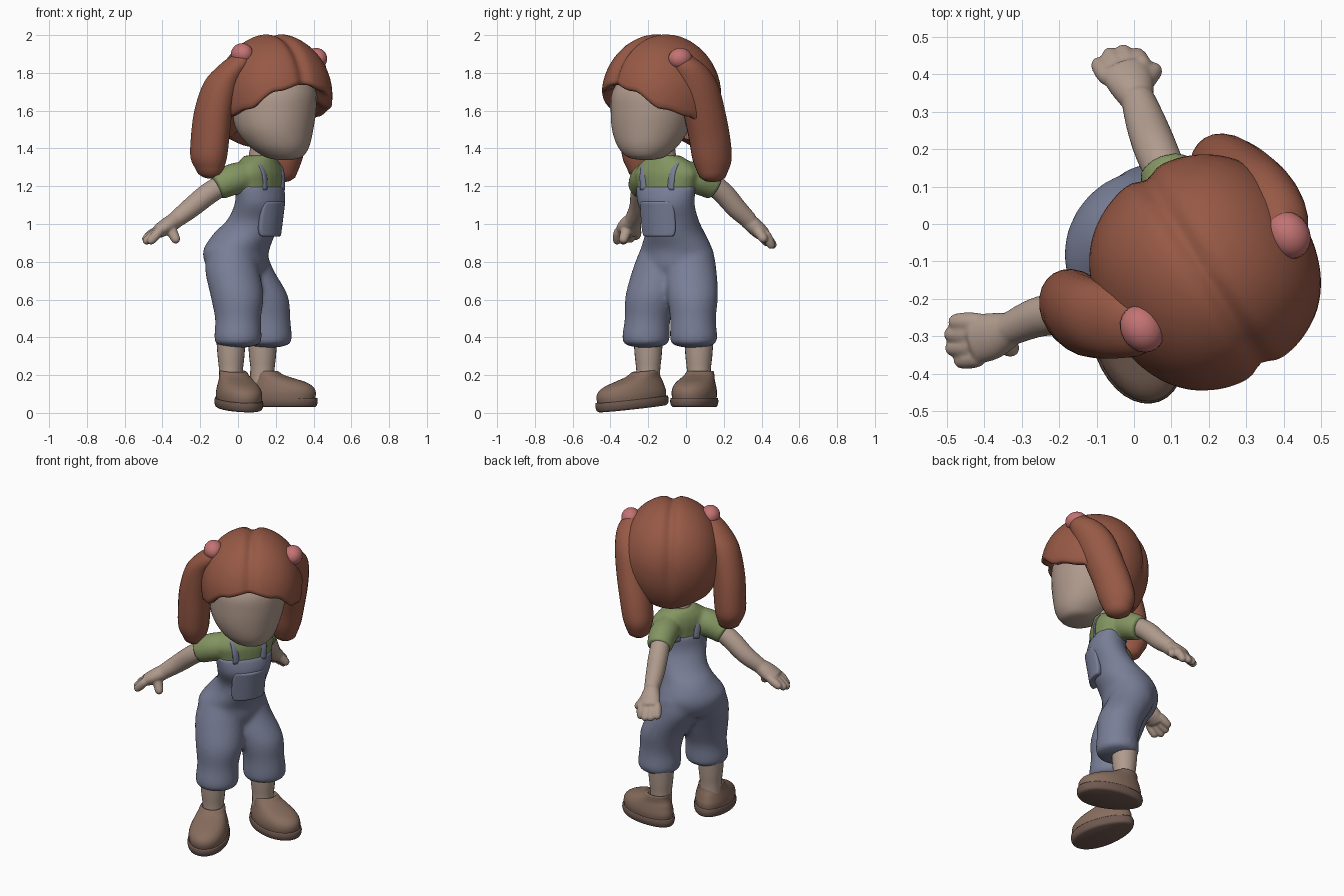
import bpy, bmesh
from math import sin, cos, pi, radians, acos, exp
from mathutils import Vector, Matrix

if "Cube" in bpy.data.objects:
    bpy.data.objects.remove(bpy.data.objects["Cube"])

HAIR, SKIN, DENIM = (.31, .10, .06, 1), (.44, .33, .27, 1), (.19, .21, .31, 1)
GREEN, SHOE, SOLE, PINK = (.23, .30, .12, 1), (.24, .15, .11, 1), (.16, .10, .08, 1), (.55, .17, .17, 1)
BODY, HEAD = 58, 32          # turn of the trunk and of the head (degrees)
mats = {}


def catmull(rings, steps):
    out = []
    for i in range(len(rings) - 1):
        p = [Vector(rings[min(max(j, 0), len(rings) - 1)]) for j in range(i - 1, i + 3)]
        for s in range(steps):
            t = s / steps
            out.append(.5 * (2 * p[1] + (p[2] - p[0]) * t + (2 * p[0] - 5 * p[1] + 4 * p[2] - p[3]) * t * t
                             + (3 * p[1] - p[0] - 3 * p[2] + p[3]) * t ** 3))
    return out + [Vector(rings[-1])]


def loft(bm, rings, rot=0, sweep=False, cap=0, n=24, egg=0, steps=4):
    """Skin elliptical rings (x, y, z, a, b), level or square to the path."""
    rs = catmull([(r if len(r) == 5 else (*r, r[3])) for r in rings], steps)
    if cap:
        for end in (0, -1):
            e, q = rs[end], rs[1 if end == 0 else -2]
            d = Vector(e[:3]) - Vector(q[:3])
            d.normalize()
            new = []
            for ang in (30, 60, 84):
                k = radians(ang)
                new.append(Vector((*(Vector(e[:3]) + d * e[4] * cap * sin(k)), e[3] * cos(k), e[4] * cos(k))))
            rs = new[::-1] + rs if end == 0 else rs + new
    loops = []
    for i, r in enumerate(rs):
        u = Vector((cos(radians(rot)), sin(radians(rot)), 0))
        v = Vector((-u.y, u.x, 0))
        if sweep:
            t = Vector(rs[min(i + 1, len(rs) - 1)][:3]) - Vector(rs[max(i - 1, 0)][:3])
            u = (u - t * (u.dot(t) / t.dot(t))).normalized()
            v = t.cross(u).normalized()
        loops.append([bm.verts.new(Vector(r[:3]) + u * r[3] * cos(2 * pi * k / n)
                                   + v * r[4] * sin(2 * pi * k / n) * (1 + egg * cos(2 * pi * k / n)))
                      for k in range(n)])
    for a, b in zip(loops, loops[1:]):
        for k in range(n):
            bm.faces.new((a[k], a[(k + 1) % n], b[(k + 1) % n], b[k]))
    bm.faces.new(loops[0][::-1])
    bm.faces.new(loops[-1])


def finish(name, bm, color, remesh=0, smooth=6):
    bmesh.ops.recalc_face_normals(bm, faces=bm.faces)
    me = bpy.data.meshes.new(name)
    bm.to_mesh(me)
    bm.free()
    ob = bpy.data.objects.new(name, me)
    bpy.context.collection.objects.link(ob)
    if color not in mats:
        mats[color] = bpy.data.materials.new("colour")
        mats[color].diffuse_color = color
    me.materials.append(mats[color])
    for p in me.polygons:
        p.use_smooth = True
    if remesh:
        m = ob.modifiers.new("Blend", 'REMESH')
        m.mode, m.voxel_size, m.use_smooth_shade = 'VOXEL', remesh, True
        s = ob.modifiers.new("Relax", 'SMOOTH')
        s.iterations = smooth
    return ob


def part(name, rings, color, **kw):
    bm = bmesh.new()
    loft(bm, rings, **kw)
    return finish(name, bm, color)


# Overalls: trunk and two legs blended together
bm = bmesh.new()
loft(bm, [(.005, -.06, .73, .14, .12), (-.008, -.055, .78, .18, .155), (-.01, -.05, .86, .20, .166),
          (.035, -.058, .95, .157, .167), (.08, -.075, 1.02, .147, .136), (.117, -.106, 1.11, .163, .122),
          (.115, -.105, 1.2, .178, .106)], rot=BODY, cap=.05)
loft(bm, [(-.035, -.125, .86, .12), (-.032, -.14, .76, .143), (-.005, -.18, .62, .141), (0, -.203, .5, .122),
          (0, -.212, .41, .126), (0, -.212, .375, .124)], cap=.25, rot=BODY)
loft(bm, [(.03, .025, .86, .12), (.05, .025, .76, .137), (.13, .035, .62, .135), (.155, .037, .5, .122),
          (.16, .04, .41, .126), (.16, .04, .375, .124)], cap=.25, rot=BODY)
finish("overalls", bm, DENIM, .011, 18)

# Shirt with short sleeves
bm = bmesh.new()
loft(bm, [(.115, -.105, 1.13, .15, .095), (.115, -.105, 1.22, .175, .102), (.113, -.105, 1.27, .185, .104),
          (.11, -.105, 1.32, .15, .095), (.112, -.108, 1.36, .085, .08)], rot=BODY, cap=.05)
loft(bm, [(.05, -.185, 1.255, .08), (-.03, -.215, 1.235, .083), (-.11, -.235, 1.198, .073)], sweep=True, rot=90, cap=.12)
loft(bm, [(.13, .0, 1.255, .08), (.11, .08, 1.235, .083), (.085, .15, 1.198, .073)], sweep=True, cap=.12)
finish("shirt", bm, GREEN, .01, 4)

# Bib pocket, bent round the trunk
bm = bmesh.new()
bmesh.ops.create_grid(bm, x_segments=12, y_segments=12, size=.5)
for v in bm.verts:
    x, z = v.co.x * 2, v.co.y * 2
    x *= 1 - .14 * abs(z) ** 4
    v.co = (x * .1, .036 * x * x - .014 * z, z * .093)
pocket = finish("bib_pocket", bm, DENIM)
pocket.matrix_world = Matrix.Translation((.199, -.161, 1.028)) @ Matrix.Rotation(radians(BODY), 4, 'Z')
sol = pocket.modifiers.new("Thickness", 'SOLIDIFY')
sol.thickness, sol.offset = .034, 0
bev = pocket.modifiers.new("Round", 'BEVEL')
bev.width, bev.segments = .01, 3

# Shoulder straps
f, l = Vector((cos(radians(BODY - 90)), sin(radians(BODY - 90)), 0)), Vector((cos(radians(BODY)), sin(radians(BODY)), 0))
for side, s in (("right", -1), ("left", 1)):
    path = []
    for w, d, z in ((.085, .091, 1.18), (.09, .088, 1.26), (.095, .06, 1.315), (.098, 0, 1.338),
                    (.085, -.06, 1.32), (.07, -.093, 1.26), (.06, -.098, 1.18)):
        p = Vector((.113, -.105, z)) + l * s * w + f * d
        path.append((*p, .02, .008))
    part(side + "_strap", path, DENIM, sweep=True, rot=BODY, n=12)

# Arms with hands, blended
arms = {
    "right": ([(-.05, -.22, 1.225, .055), (-.15, -.235, 1.165, .058), (-.25, -.247, 1.085, .054), (-.33, -.28, 1.022, .045)],
              [(-.32, -.277, 1.028, .042, .044), (-.375, -.298, .99, .062, .044), (-.42, -.31, .962, .064, .038)],
              [(-.48, -.262, .935), (-.493, -.295, .918), (-.49, -.332, .907), (-.464, -.365, .908)],
              (0, -.036, -.004), (-.36, -.31, .98), (-.325, -.335, .91), 90),
    "left": ([(.09, .125, 1.225, .055), (.058, .2, 1.16, .058), (.032, .27, 1.08, .054), (.01, .335, 1.018, .045)],
             [(.012, .325, 1.022, .042, .044), (-.008, .375, .975, .062, .044), (-.025, .41, .945, .064, .038)],
             [(.006, .452, .885), (-.03, .463, .885), (-.066, .455, .89), (-.095, .428, .9)],
             (-.034, -.012, .004), (.015, .37, .98), (.058, .415, .915), 0)}
for side, (arm, palm, tips, across, t0, t1, rot) in arms.items():
    bm = bmesh.new()
    loft(bm, arm, sweep=True, rot=rot, cap=.3)
    loft(bm, palm, sweep=True, rot=rot, cap=.5)
    c = Vector(palm[-1][:3])
    for i, tip in enumerate(tips):
        a = c + Vector(across) * (i - 1.5) * .9
        loft(bm, [(*a, .025), (*a.lerp(Vector(tip), .5), .026), (*a.lerp(Vector(tip), .9), .023)],
             sweep=True, rot=rot, cap=1, n=14)
    t0, t1 = Vector(t0), Vector(t1)
    loft(bm, [(*t0, .033), (*t0.lerp(t1, .5), .028), (*t0.lerp(t1, .85), .025)], sweep=True, rot=rot + 45, cap=1, n=14)
    finish(side + "_arm", bm, SKIN, .0065, 3)

# Lower legs and shoes
for side, ax, ay, sx, sy, sz, yaw, pitch in (("right", -.037, -.2, -.003, -.282, .022, -70, 6),
                                             ("left", .13, .068, .225, .05, .03, -18, 0)):
    part(side + "_lower_leg", [(ax, ay, .12, .064), (ax, ay, .22, .063), (ax, ay, .3, .071), (ax, ay, .42, .08)], SKIN)
    sole = [(0, 0, 0, .185, .1), (0, 0, .008, .197, .111), (0, 0, .03, .203, .117), (0, 0, .05, .2, .114)]
    upper = [(0, 0, .04, .188, .106), (0, 0, .075, .193, .11), (-.003, 0, .105, .184, .106), (-.018, 0, .13, .162, .097),
             (-.045, 0, .15, .127, .087), (-.076, 0, .17, .092, .078), (-.09, 0, .187, .078, .072),
             (-.094, 0, .192, .068, .063), (-.094, 0, .175, .058, .053)]
    for nm, rings, col in (("_sole", sole, SOLE), ("_shoe", upper, SHOE)):
        ob = part(side + nm, rings, col, egg=.13, n=36)
        ob.location = (sx, sy, sz)
        ob.rotation_euler = (0, radians(pitch), radians(yaw))

# Neck and head
part("neck", [(.11, -.11, 1.3, .065), (.12, -.115, 1.38, .06), (.15, -.14, 1.5, .07)], SKIN)
part("head", [(.247, -.21, 1.34, .035), (.244, -.212, 1.349, .085), (.235, -.21, 1.372, .122), (.216, -.202, 1.42, .165),
              (.195, -.188, 1.5, .204), (.19, -.175, 1.6, .224), (.19, -.165, 1.7, .225), (.19, -.135, 1.8, .19),
              (.19, -.13, 1.88, .1)], SKIN, rot=HEAD, n=40)

# Hair cap: dome with a parting, high fringe in front and long at the nape
edge = [(0, 1.755), (30, 1.715), (60, 1.62), (90, 1.58), (125, 1.47), (180, 1.42)]
bm = bmesh.new()
rows, cols, grid = 26, 96, []
for i in range(rows + 4):
    row = []
    for k in range(cols):
        phi = 2 * pi * k / cols
        deg = abs((360 * k / cols + 180) % 360 - 180)
        for (d0, z0), (d1, z1) in zip(edge, edge[1:]):
            if d0 <= deg <= d1:
                t = (deg - d0) / (d1 - d0)
                t = t * t * (3 - 2 * t)
                ze = z0 + (z1 - z0) * t
        h = (ze - 1.68) / (.335 if ze > 1.68 else .38)
        th = max(.012, acos(h) * min(i, rows) / rows)
        z = cos(th) * (.33 if th < pi / 2 else .38)
        # slightly boxy plan: fuller on the four diagonals
        full = 1 + .035 * sin(2 * phi) ** 2 * sin(th)
        x, y = .296 * full * sin(th) * sin(phi), -.312 * full * sin(th) * cos(phi)
        g = 1 - .065 * exp(-(x / .032) ** 2) * (1 if z > 0 else max(0, 1 + z / .25))
        j = max(0, i - rows)          # rolled-under rim
        s = g * (1, .96, .88, .72)[j]
        row.append(bm.verts.new((x * s, y * s, z * g + (0, -.012, -.008, .03)[j])))
    grid.append(row)
for a, b in zip(grid, grid[1:]):
    for k in range(cols):
        bm.faces.new((a[k], b[k], b[(k + 1) % cols], a[(k + 1) % cols]))
bm.faces.new(grid[0])
hair = finish("hair_cap", bm, HAIR)
hair.matrix_world = Matrix.Translation((.19, -.13, 1.68)) @ Matrix.Rotation(radians(HEAD), 4, 'Z')

# Pigtails and hair ties
part("right_pigtail", [(.015, -.275, 1.89, .045, .06), (-.02, -.265, 1.84, .075, .095), (-.085, -.255, 1.75, .09, .11),
                       (-.13, -.245, 1.6, .095, .118), (-.148, -.235, 1.45, .095, .12), (-.155, -.23, 1.35, .09, .112),
                       (-.15, -.23, 1.29, .07, .085)], HAIR, rot=HEAD, cap=.6)
part("left_pigtail", [(.4, -.01, 1.88, .045, .06), (.385, .02, 1.83, .075, .095), (.355, .06, 1.74, .09, .115),
                      (.315, .095, 1.6, .095, .118), (.27, .125, 1.45, .095, .115), (.245, .138, 1.34, .09, .108),
                      (.24, .14, 1.27, .07, .082)], HAIR, rot=HEAD, cap=.6)
for side, loc in (("right", (.022, -.28, 1.9)), ("left", (.413, -.03, 1.875))):
    bm = bmesh.new()
    bmesh.ops.create_uvsphere(bm, u_segments=24, v_segments=14, radius=.06)
    tie = finish(side + "_hair_tie", bm, PINK)
    tie.location, tie.rotation_euler, tie.scale = loc, (0, 0, radians(HEAD)), (.95, 1.1, .95)

for m in bpy.data.materials:
    if m.users and not m.is_grease_pencil:
        m.use_nodes = True
        m.node_tree.nodes["Principled BSDF"].inputs["Base Color"].default_value = m.diffuse_color
